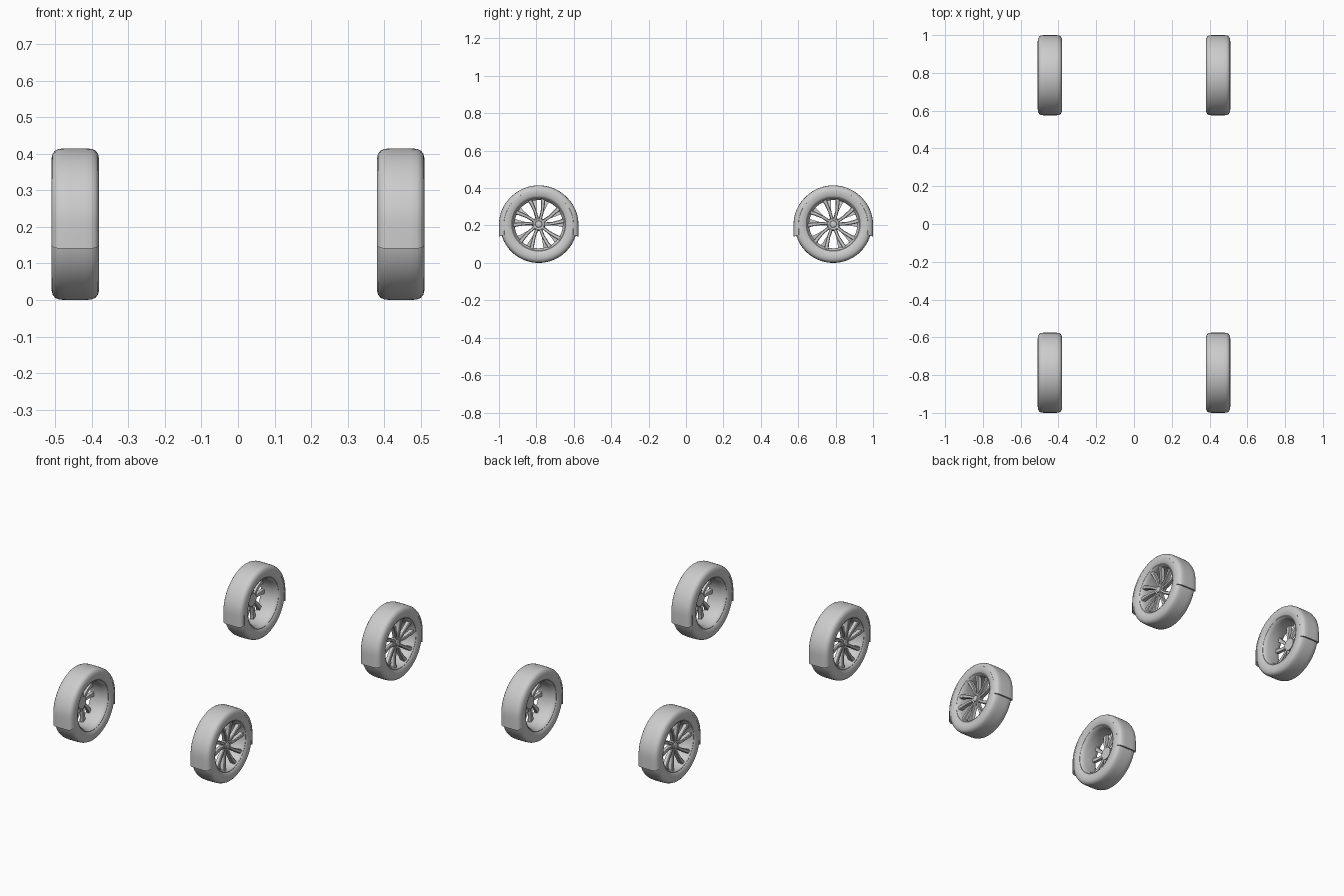
import bpy, bmesh
from math import sin, cos, pi, radians

if "Cube" in bpy.data.objects:
    bpy.data.objects.remove(bpy.data.objects["Cube"])

R = 0.207          # tyre radius
SEG = 72
CX, CY, CZ = 0.445, 0.7875, 0.207


def finish(bm, name, angle=35):
    bmesh.ops.remove_doubles(bm, verts=bm.verts, dist=1e-6)
    bmesh.ops.recalc_face_normals(bm, faces=bm.faces)
    me = bpy.data.meshes.new(name)
    bm.to_mesh(me)
    bm.free()
    me.shade_smooth()
    me.set_sharp_from_angle(angle=radians(angle))
    return me


# Sweep a closed (x, radius) profile around the axle
def lathe(name, profile, seg=SEG):
    bm = bmesh.new()
    rings = [[bm.verts.new((x, r * cos(2 * pi * i / seg), r * sin(2 * pi * i / seg)))
              for x, r in profile] for i in range(seg)]
    n = len(profile)
    for i in range(seg):
        a, b = rings[i], rings[(i + 1) % seg]
        for j in range(n):
            k = (j + 1) % n
            bm.faces.new((a[j], a[k], b[k], b[j]))
    return finish(bm, name)


def both_sides(half):
    return half + [(-x, r) for x, r in reversed(half)]


tyre = lathe("tyre", both_sides([
    (0.050, 0.140), (0.056, 0.143), (0.061, 0.152), (0.0645, 0.166), (0.065, 0.180),
    (0.062, 0.192), (0.055, 0.201), (0.044, 0.2055), (0.025, R)]))

rim = lathe("rim", both_sides([
    (0.030, 0.129), (0.046, 0.133), (0.054, 0.138), (0.057, 0.141), (0.056, 0.146),
    (0.050, 0.147), (0.030, 0.142)]))


# Tread cover: upper arc that drops straight down below the axle, ending in a step
def tread_cover():
    bm = bmesh.new()
    outer = both_sides([(0.0645, 0.182), (0.062, 0.193), (0.055, 0.202),
                        (0.044, 0.2065), (0.025, R + 0.0005)])
    path = [(cos(pi * i / 40), sin(pi * i / 40)) for i in range(41)]
    path = [(1, -0.32), (1, -0.16)] + path + [(-1, -0.16), (-1, -0.32)]
    rings = []
    for c, s in path:
        ring = []
        for x, r in outer:
            grow = 1 + 0.0235 * abs(c) ** 3
            ring.append(bm.verts.new((x, c * r * grow, s * r)))
        # inner edge buried in the tyre
        for x in (-0.05, 0.05):
            ring.append(bm.verts.new((x, c * 0.165, s * 0.165)))
        rings.append(ring)
    n = len(rings[0])
    for a, b in zip(rings, rings[1:]):
        for j in range(n):
            k = (j + 1) % n
            bm.faces.new((a[j], a[k], b[k], b[j]))
    bm.faces.new(rings[0])
    bm.faces.new(rings[-1])
    return finish(bm, "tread_cover", 40)


# Five pairs of swept, tapered spokes
def spokes():
    bm = bmesh.new()
    # radius, half width, front x, back x
    sections = [(0.018, 0.0075, 0.036, 0.016), (0.070, 0.0085, 0.042, 0.020),
                (0.115, 0.0105, 0.048, 0.024), (0.137, 0.0125, 0.050, 0.026)]
    for p in range(5):
        for side in (-1, 1):
            base = radians(90 + 72 * p)
            rings = []
            for r, w, xf, xb in sections:
                ang = base + radians(side * (15 + 10 * (0.137 - r)) + 80 * (r - 0.07))
                ring = []
                for t, x in ((-w, xb), (-w, xf - 0.004), (-w * 0.65, xf),
                             (w * 0.65, xf), (w, xf - 0.004), (w, xb)):
                    ring.append(bm.verts.new((x, r * cos(ang) - t * sin(ang),
                                              r * sin(ang) + t * cos(ang))))
                rings.append(ring)
            for a, b in zip(rings, rings[1:]):
                for j in range(6):
                    k = (j + 1) % 6
                    bm.faces.new((a[j], a[k], b[k], b[j]))
            bm.faces.new(rings[0])
            bm.faces.new(rings[-1])
    return finish(bm, "spokes", 30)


hub = lathe("hub", [(0.012, 0.0), (0.012, 0.036), (0.034, 0.034), (0.038, 0.029),
                    (0.036, 0.019), (0.042, 0.017), (0.044, 0.013), (0.044, 0.0)], 40)
bolt = lathe("wheel_bolt", [(0.03, 0.0), (0.03, 0.004), (0.040, 0.004), (0.040, 0.0)], 6)

parts = [("tyre", tyre), ("tread_cover", tread_cover()), ("rim", rim),
         ("spokes", spokes()), ("hub", hub)]

# Place four wheels, left ones turned to face outwards
for end, sy in (("front", -1), ("rear", 1)):
    for side, sx in (("right", 1), ("left", -1)):
        wheel = bpy.data.objects.new(f"{end}_{side}_wheel", None)
        wheel.location = (sx * CX, sy * CY, CZ)
        wheel.rotation_euler = (0, 0, 0 if sx > 0 else pi)
        bpy.context.collection.objects.link(wheel)

        def add(name, mesh, loc=(0, 0, 0)):
            ob = bpy.data.objects.new(f"{end}_{side}_{name}", mesh)
            ob.parent = wheel
            ob.location = loc
            bpy.context.collection.objects.link(ob)

        for name, mesh in parts:
            add(name, mesh)
        for i in range(5):
            a = radians(90 + 72 * i)
            add(f"wheel_bolt_{i + 1}", bolt, (0, 0.025 * cos(a), 0.025 * sin(a)))
